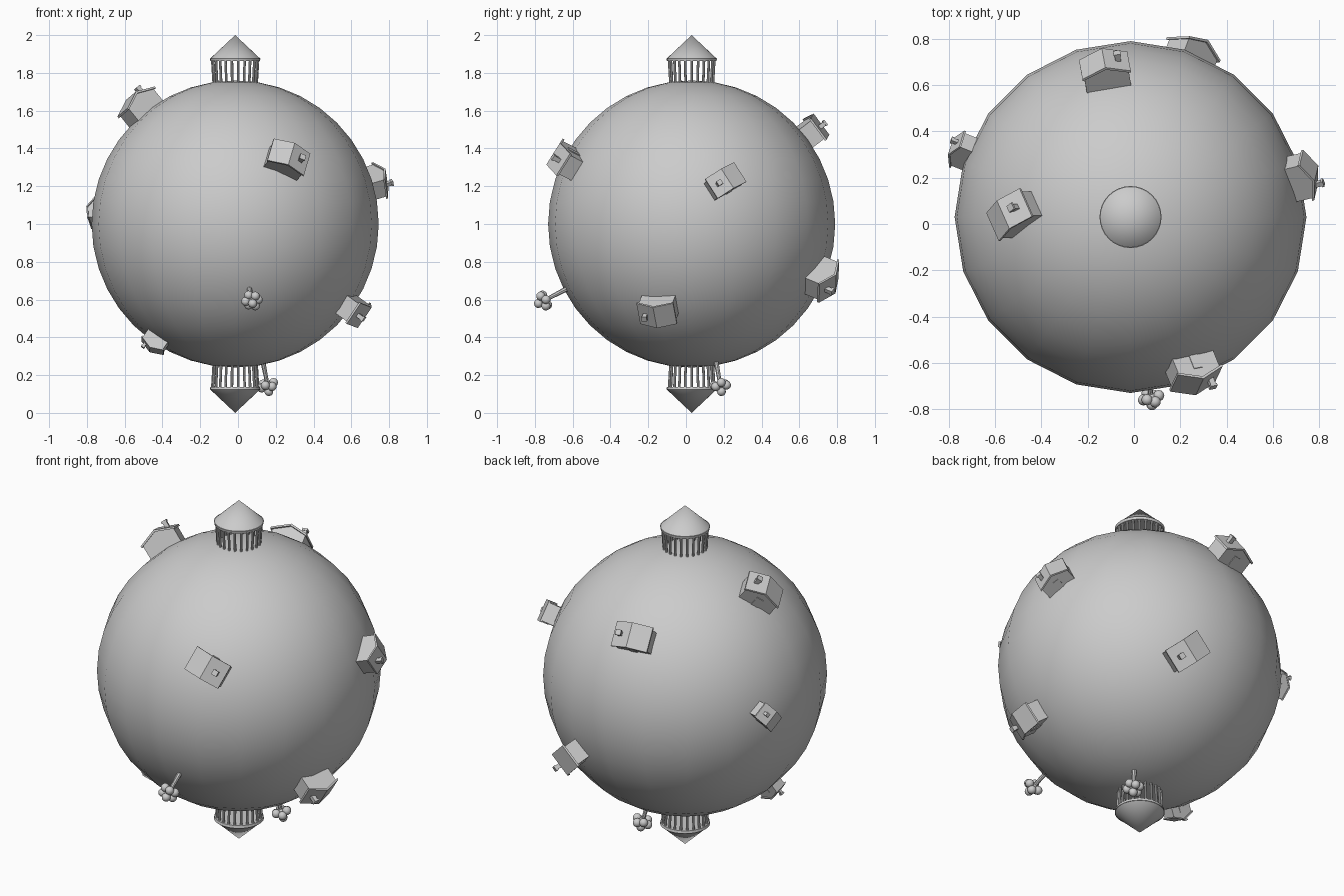
import bpy, bmesh, math
from mathutils import Vector, Matrix

if "Cube" in bpy.data.objects:
    bpy.data.objects.remove(bpy.data.objects["Cube"])

C = Vector((-0.015, 0.03, 1.0))   # planet centre
R = 0.76                          # planet radius


def make(name, bm, smooth=False):
    bmesh.ops.recalc_face_normals(bm, faces=bm.faces)
    me = bpy.data.meshes.new(name)
    bm.to_mesh(me)
    bm.free()
    ob = bpy.data.objects.new(name, me)
    bpy.context.collection.objects.link(ob)
    if smooth:
        bpy.context.view_layer.objects.active = ob
        ob.select_set(True)
        bpy.ops.object.shade_smooth_by_angle(angle=math.radians(35))
        ob.select_set(False)
    return ob


def prism(bm, profile, y0, y1):
    """Extrude an xz profile along y."""
    a = [bm.verts.new((x, y0, z)) for x, z in profile]
    b = [bm.verts.new((x, y1, z)) for x, z in profile]
    n = len(a)
    bm.faces.new(a)
    bm.faces.new(b[::-1])
    for i in range(n):
        j = (i + 1) % n
        bm.faces.new((a[i], a[j], b[j], b[i]))


def box(bm, centre, size):
    bmesh.ops.create_cube(bm, size=1, matrix=Matrix.Translation(centre)
                          @ Matrix.Diagonal((*size, 1)))


def rod(bm, p, q, r1, r2, seg=8):
    p, q = Vector(p), Vector(q)
    rot = (q - p).to_track_quat('Z', 'Y').to_matrix().to_4x4()
    bmesh.ops.create_cone(bm, cap_ends=True, segments=seg, radius1=r1, radius2=r2,
                          depth=(q - p).length,
                          matrix=Matrix.Translation((p + q) / 2) @ rot)


def surface_frame(n, side, dist):
    """Frame on the planet: z outward, x towards side."""
    n = Vector(n).normalized()
    x = Vector(side)
    x = (x - n * x.dot(n)).normalized()
    m = Matrix((x, n.cross(x), n)).transposed().to_4x4()
    return Matrix.Translation(C + n * dist) @ m


# planet
bm = bmesh.new()
bmesh.ops.create_uvsphere(bm, u_segments=20, v_segments=20, radius=R,
                          matrix=Matrix.Translation(C))
make("planet", bm, True)

# pole pavilions: ring of columns, cornice, cone roof
for label, flip in (("top", 1), ("bottom", -1)):
    m = Matrix.Translation(C) @ Matrix.Diagonal((1, 1, flip, 1))
    bm = bmesh.new()
    N = 22
    for i in range(N):
        a = math.tau * i / N
        c, s = math.cos(a), math.sin(a)
        rod(bm, (0.113 * c, 0.113 * s, 0.735), (0.121 * c, 0.121 * s, 0.868), 0.007, 0.007)
    bm.transform(m)
    make(label + "_columns", bm, True)
    bm = bmesh.new()
    rod(bm, (0, 0, 0.862), (0, 0, 0.877), 0.131, 0.134, 32)
    rod(bm, (0, 0, 0.877), (0, 0, 1.0), 0.131, 0.0, 32)
    bm.transform(m)
    make(label + "_cone_roof", bm, True)

# houses: outward direction, chimney side, scale
houses = [
    ((0.285, -0.70, 0.355), (0.86, 0.28, -0.43), 1.0),
    ((0.765, 0.18, 0.23), (0.35, -0.86, -0.50), 0.88),
    ((-0.51, 0.01, 0.63), (0.67, 0.50, 0.54), 1.0),
    ((-0.11, 0.65, 0.50), (0.985, 0.17, -0.01), 1.0),
    ((0.27, 0.72, -0.30), (0.54, -0.67, -0.51), 1.0),
    ((-0.74, 0.29, 0.06), (0.785, 0.24, 0.54), 0.70),
    ((0.635, -0.18, -0.46), (-0.28, -1.0, 0.0), 0.95),
    ((-0.435, -0.20, -0.64), (-0.80, 0.14, 0.50), 0.65),
]
for i, (n, side, s) in enumerate(houses):
    m = surface_frame(n, side, 0.75) @ Matrix.Scale(s, 4)
    parts = {}
    # gabled walls
    bm = bmesh.new()
    prism(bm, [(-0.097, -0.05), (0.097, -0.05), (0.097, 0.078), (0, 0.115), (-0.097, 0.078)],
          -0.06, 0.06)
    parts["walls"] = bm
    # roof slab with overhang
    bm = bmesh.new()
    prism(bm, [(-0.106, 0.073), (0, 0.113), (0.106, 0.073),
               (0.106, 0.084), (0, 0.125), (-0.106, 0.084)], -0.07, 0.07)
    parts["roof"] = bm
    # chimney with cap
    bm = bmesh.new()
    box(bm, (0.06, 0, 0.11), (0.024, 0.024, 0.05))
    box(bm, (0.06, 0, 0.135), (0.031, 0.031, 0.012))
    parts["chimney"] = bm
    # door on the gable end
    bm = bmesh.new()
    box(bm, (0, 0.06, 0.03), (0.04, 0.008, 0.07))
    parts["door"] = bm
    for part, b in parts.items():
        b.transform(m)
        make(f"house_{i + 1}_{part}", b)

# trees: trunk and a cluster of leaf balls
for i, n in enumerate([(0.09, -0.79, -0.41), (0.17, 0.15, -0.845)]):
    m = surface_frame(n, (1, 0.2, 0.1), 0)
    bm = bmesh.new()
    rod(bm, (0, 0, 0.73), (0, 0, 0.88), 0.014, 0.010)
    bm.transform(m)
    make(f"tree_{i + 1}_trunk", bm, True)
    bm = bmesh.new()
    balls = [(0, 0, 0.885), (0, 0, 0.918)]
    for k in range(6):
        a = math.tau * k / 6
        balls.append((0.034 * math.cos(a), 0.034 * math.sin(a), 0.877 + 0.014 * (k % 2)))
    for b in balls:
        bmesh.ops.create_uvsphere(bm, u_segments=12, v_segments=8, radius=0.024,
                                  matrix=Matrix.Translation(b))
    bm.transform(m)
    make(f"tree_{i + 1}_leaves", bm, True)
